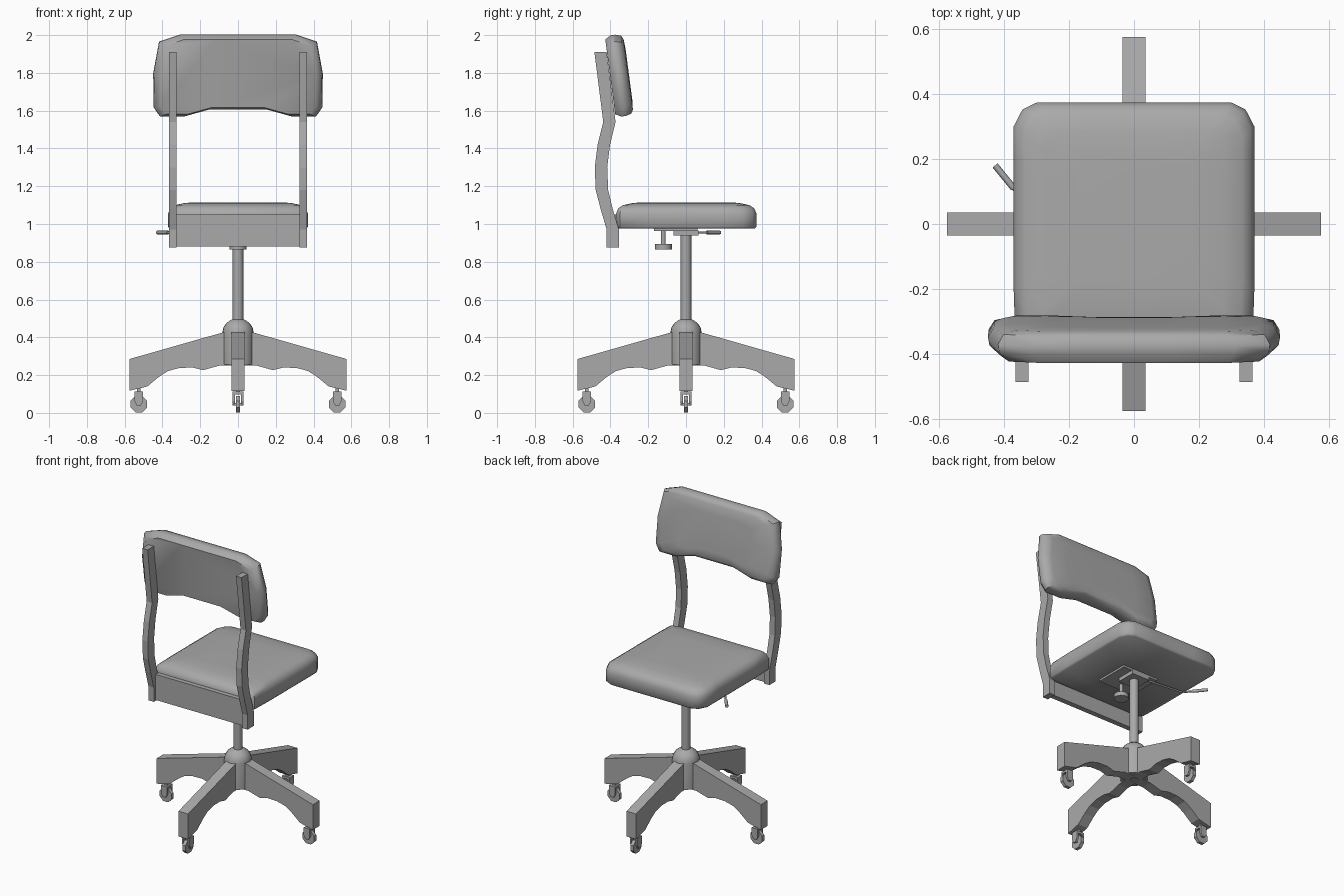
import bpy, bmesh, math
from mathutils import Vector, Matrix

cube = bpy.data.objects.get("Cube")
if cube:
    bpy.data.objects.remove(cube, do_unlink=True)

grey = bpy.data.materials.new("mid grey")
grey.use_nodes = True
COLOUR = (0.4, 0.4, 0.4, 1)
grey.diffuse_color = COLOUR
grey.node_tree.nodes["Principled BSDF"].inputs["Base Color"].default_value = COLOUR


def finish(name, bm, smooth=None):
    bmesh.ops.recalc_face_normals(bm, faces=bm.faces)
    mesh = bpy.data.meshes.new(name)
    bm.to_mesh(mesh)
    bm.free()
    mesh.materials.append(grey)
    ob = bpy.data.objects.new(name, mesh)
    bpy.context.collection.objects.link(ob)
    if smooth:
        bpy.ops.object.select_all(action='DESELECT')
        ob.select_set(True)
        bpy.context.view_layer.objects.active = ob
        bpy.ops.object.shade_smooth_by_angle(angle=math.radians(smooth))
    return ob


def loft(name, rings, smooth=None):
    """Skin equal-length rings of points and cap both ends."""
    bm = bmesh.new()
    loops = [[bm.verts.new(p) for p in ring] for ring in rings]
    for a, b in zip(loops, loops[1:]):
        for i in range(len(a)):
            j = (i + 1) % len(a)
            bm.faces.new((a[i], a[j], b[j], b[i]))
    bm.faces.new(loops[0])
    bm.faces.new(loops[-1])
    return finish(name, bm, smooth)


def box(name, lo, hi):
    rings = [[(lo[0], lo[1], z), (hi[0], lo[1], z), (hi[0], hi[1], z), (lo[0], hi[1], z)]
             for z in (lo[2], hi[2])]
    return loft(name, rings)


def turned(name, profile, sides=16, centre=(0, 0), smooth=40):
    """Round part from (radius, height) pairs."""
    rings = [[(centre[0] + r * math.cos(math.tau * i / sides),
               centre[1] + r * math.sin(math.tau * i / sides), z)
              for i in range(sides)] for r, z in profile]
    return loft(name, rings, smooth)


def plank(name, outline, lo, hi, across_x=True):
    """Extrude an outline of (horizontal, height) sideways."""
    if across_x:
        return loft(name, [[(x, h, z) for h, z in outline] for x in (lo, hi)])
    return loft(name, [[(h, y, z) for h, z in outline] for y in (lo, hi)])


def mirrored(half):
    return half + [(-x, y) for x, y in reversed(half)]


# Seat cushion
seat_half = [(0.33, -0.37), (0.365, -0.35), (0.37, -0.2), (0.37, 0.2), (0.37, 0.30),
             (0.343, 0.352), (0.30, 0.373), (0.15, 0.373)]
outline = mirrored(seat_half)
seat_rings = []
for z, s in ((0.975, 0.975), (0.985, 1), (1.055, 1), (1.083, 0.97), (1.10, 0.90), (1.112, 0.75), (1.115, 0.5)):
    seat_rings.append([(x * s, y * s, z) for x, y in outline])
loft("seat_cushion", seat_rings, 50)

# Tilted backrest cushion
rest_half = [(0.15, -0.168), (0.29, -0.207), (0.415, -0.207), (0.447, -0.16),
             (0.449, 0.02), (0.418, 0.19), (0.31, 0.227), (0.12, 0.227)]
outline = mirrored(rest_half)
tilt = Matrix.Rotation(math.radians(7.5), 3, 'X')
rest_rings = []
for depth, sx, sz in ((0, 0.92, 0.92), (0.03, 0.99, 1), (0.055, 1, 1),
                      (0.085, 0.96, 0.96), (0.096, 0.87, 0.87), (0.1, 0.6, 0.6)):
    rest_rings.append([Vector((0, -0.40, 1.77)) + tilt @ Vector((x * sx, depth, v * sz))
                       for x, v in outline])
loft("backrest_cushion", rest_rings, 45)

# Curved back posts and the rail joining them
post = [(-0.485, 1.91), (-0.438, 1.54), (-0.468, 1.42), (-0.483, 1.30), (-0.478, 1.18),
        (-0.452, 1.08), (-0.42, 0.97), (-0.42, 0.875), (-0.355, 0.875), (-0.355, 0.97),
        (-0.388, 1.08), (-0.412, 1.18), (-0.417, 1.30), (-0.402, 1.42), (-0.373, 1.54), (-0.42, 1.91)]
for side, lo in (("right", -0.365), ("left", 0.325)):
    plank(side + "_back_post", post, lo, lo + 0.04)
box("rear_rail", (-0.325, -0.40, 0.88), (0.325, -0.365, 1.05))

# Mechanism beneath the seat
box("mounting_plate", (-0.13, -0.17, 0.962), (0.13, 0.06, 0.976))
box("mechanism_block", (-0.065, -0.065, 0.938), (0.065, 0.065, 0.966))
turned("tension_knob", [(0.012, 0.965), (0.012, 0.895), (0.045, 0.893), (0.045, 0.866)],
       centre=(0, -0.12))


def rod(name, start, end, radius):
    start, end = Vector(start), Vector(end)
    bm = bmesh.new()
    turn = (end - start).to_track_quat('Z', 'Y').to_matrix().to_4x4()
    bmesh.ops.create_cone(bm, cap_ends=True, segments=8, radius1=radius, radius2=radius,
                          depth=(end - start).length,
                          matrix=Matrix.Translation((start + end) / 2) @ turn)
    return finish(name, bm, 50)


rod("lever_arm", (-0.05, 0.03, 0.955), (-0.33, 0.06, 0.955), 0.006)
rod("lever_bend", (-0.33, 0.06, 0.955), (-0.375, 0.115, 0.955), 0.006)
rod("lever_handle", (-0.37, 0.11, 0.955), (-0.427, 0.18, 0.955), 0.01)

# Column and domed hub
turned("column", [(0.028, 0.4), (0.028, 0.945)])
dome = [(0.083 * math.cos(a), 0.425 + 0.075 * math.sin(a))
        for a in (math.radians(d) for d in (0, 20, 40, 60, 75))]
turned("hub", [(0.083, 0.255)] + dome, 20)

# Four legs with casters, built once and turned about the column
leg = [(0.02, 0.443), (0.575, 0.285), (0.575, 0.117), (0.48, 0.14), (0.42, 0.19), (0.37, 0.222),
       (0.31, 0.238), (0.24, 0.24), (0.185, 0.226), (0.10, 0.25), (0.02, 0.25)]
wheel = [(0.525 + 0.047 * math.cos(math.radians(a)), 0.046 + 0.047 * math.sin(math.radians(a)))
         for a in (22.5 + 45 * i for i in range(8))]
cheek = [(0.503, 0.112), (0.547, 0.112), (0.547, 0.06), (0.535, 0.038), (0.515, 0.038), (0.503, 0.06)]
for i, where in enumerate(("left", "back", "right", "front")):
    parts = [
        plank(where + "_leg", leg, -0.035, 0.035, False),
        plank(where + "_caster_wheel", wheel, -0.011, 0.011, False),
        plank(where + "_caster_fork_inner", cheek, -0.028, -0.016, False),
        plank(where + "_caster_fork_outer", cheek, 0.016, 0.028, False),
        box(where + "_caster_crown", (0.503, -0.028, 0.097), (0.547, 0.028, 0.112)),
        box(where + "_caster_axle", (0.518, -0.026, 0.04), (0.532, 0.026, 0.052)),
        box(where + "_caster_stem", (0.515, -0.01, 0.105), (0.535, 0.01, 0.15)),
    ]
    for part in parts:
        part.rotation_euler.z = i * math.pi / 2
